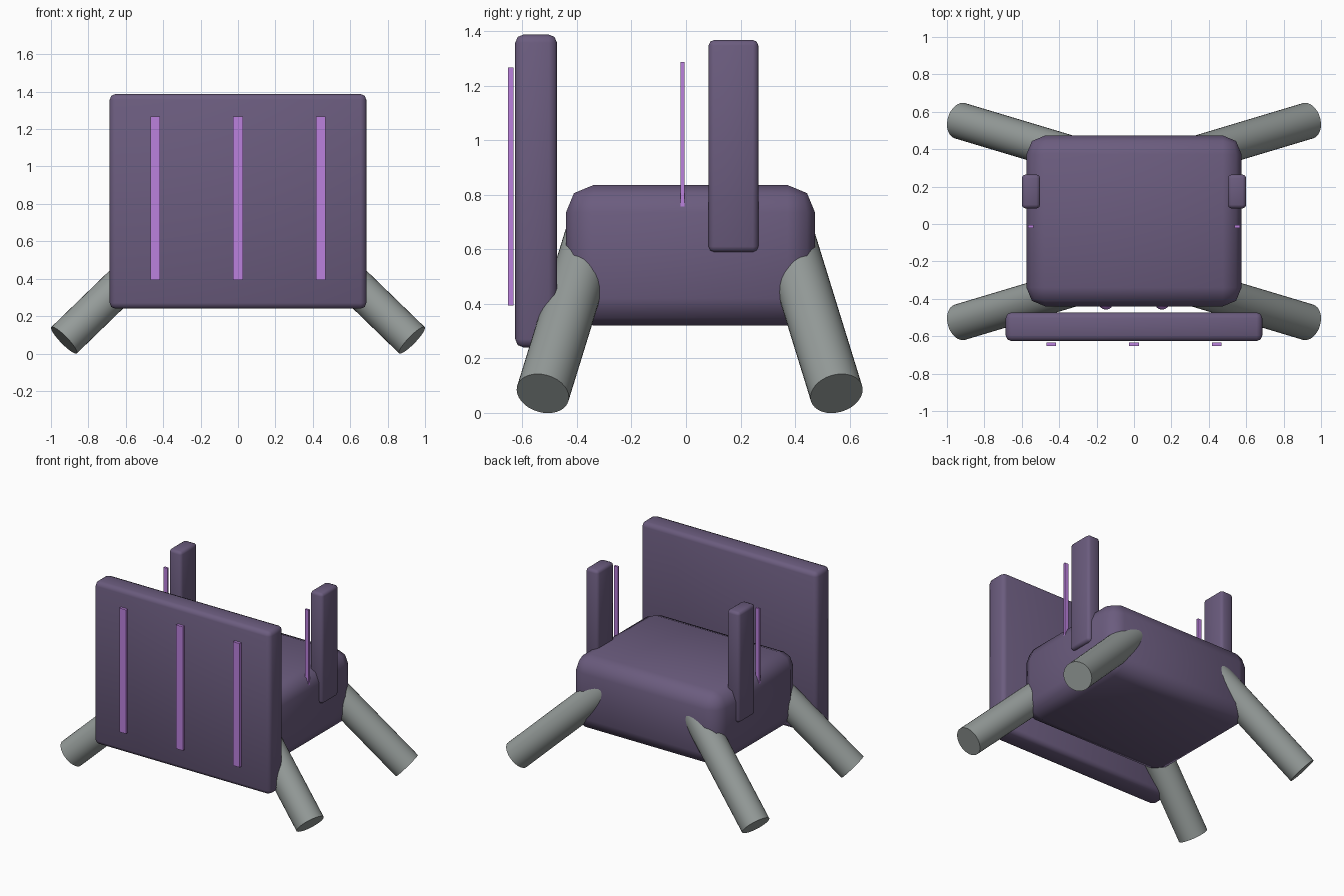
import bpy
from mathutils import Vector

if "Cube" in bpy.data.objects:
    bpy.data.objects.remove(bpy.data.objects["Cube"])


def material(name, color):
    m = bpy.data.materials.new(name)
    m.diffuse_color = (*color, 1)
    m.use_nodes = True
    m.node_tree.nodes["Principled BSDF"].inputs["Base Color"].default_value = m.diffuse_color
    return m


PURPLE = material("dark_purple", (0.147, 0.107, 0.21))
ACCENT = material("light_purple", (0.50, 0.22, 0.73))
METAL = material("metal_grey", (0.30, 0.33, 0.32))


def finish(name, mat, angle=0.6):
    ob = bpy.context.object
    ob.name = name
    ob.data.materials.append(mat)
    bpy.ops.object.shade_smooth_by_angle(angle=angle)
    return ob


def box(name, lo, hi, mat, bevel=0.0, segments=2):
    lo, hi = Vector(lo), Vector(hi)
    bpy.ops.mesh.primitive_cube_add(size=1, location=(lo + hi) / 2)
    ob = bpy.context.object
    ob.scale = hi - lo
    bpy.ops.object.transform_apply(location=False, rotation=False, scale=True)
    if bevel:
        mod = ob.modifiers.new("Bevel", 'BEVEL')
        mod.width = bevel
        mod.segments = segments
        bpy.ops.object.modifier_apply(modifier=mod.name)
    return finish(name, mat, 0.9 if bevel else 0.5)


def leg(name, foot, direction, length, radius):
    d = Vector(direction).normalized()
    bpy.ops.mesh.primitive_cylinder_add(
        vertices=32, radius=radius, depth=length,
        location=Vector(foot) + d * length / 2,
        rotation=d.to_track_quat('Z', 'Y').to_euler())
    finish(name, METAL)


# rounded body block
box("seat_body", (-0.575, -0.44, 0.32), (0.575, 0.473, 0.835), PURPLE, 0.1)

# large front panel with three raised strips
box("front_panel", (-0.686, -0.626, 0.24), (0.686, -0.473, 1.387), PURPLE, 0.03)
for i, x in enumerate((-0.443, 0.0, 0.443)):
    box(f"panel_strip_{i + 1}", (x - 0.026, -0.652, 0.394),
        (x + 0.026, -0.633, 1.267), ACCENT)

for side, s in (("left", -1), ("right", 1)):
    # side post and its thin strip
    box(f"{side}_post", (s * 0.551 - 0.049, 0.083, 0.59),
        (s * 0.551 + 0.049, 0.265, 1.367), PURPLE, 0.02)
    box(f"{side}_post_strip", (s * 0.551 - 0.015, -0.021, 0.67),
        (s * 0.551 + 0.015, -0.006, 1.287), ACCENT)

    # small rounded studs between body and panel
    bpy.ops.mesh.primitive_uv_sphere_add(
        segments=16, ring_count=10, radius=0.04,
        location=(s * 0.15, -0.418, 0.55))
    finish(f"{side}_stud", ACCENT)

    # splayed legs
    for end, y, t in (("front", -0.525, 1), ("back", 0.552, -1)):
        leg(f"{end}_{side}_leg", (s * 0.93, y, 0.071),
            (-s, t * 0.3, 0.97), 0.85, 0.098)
